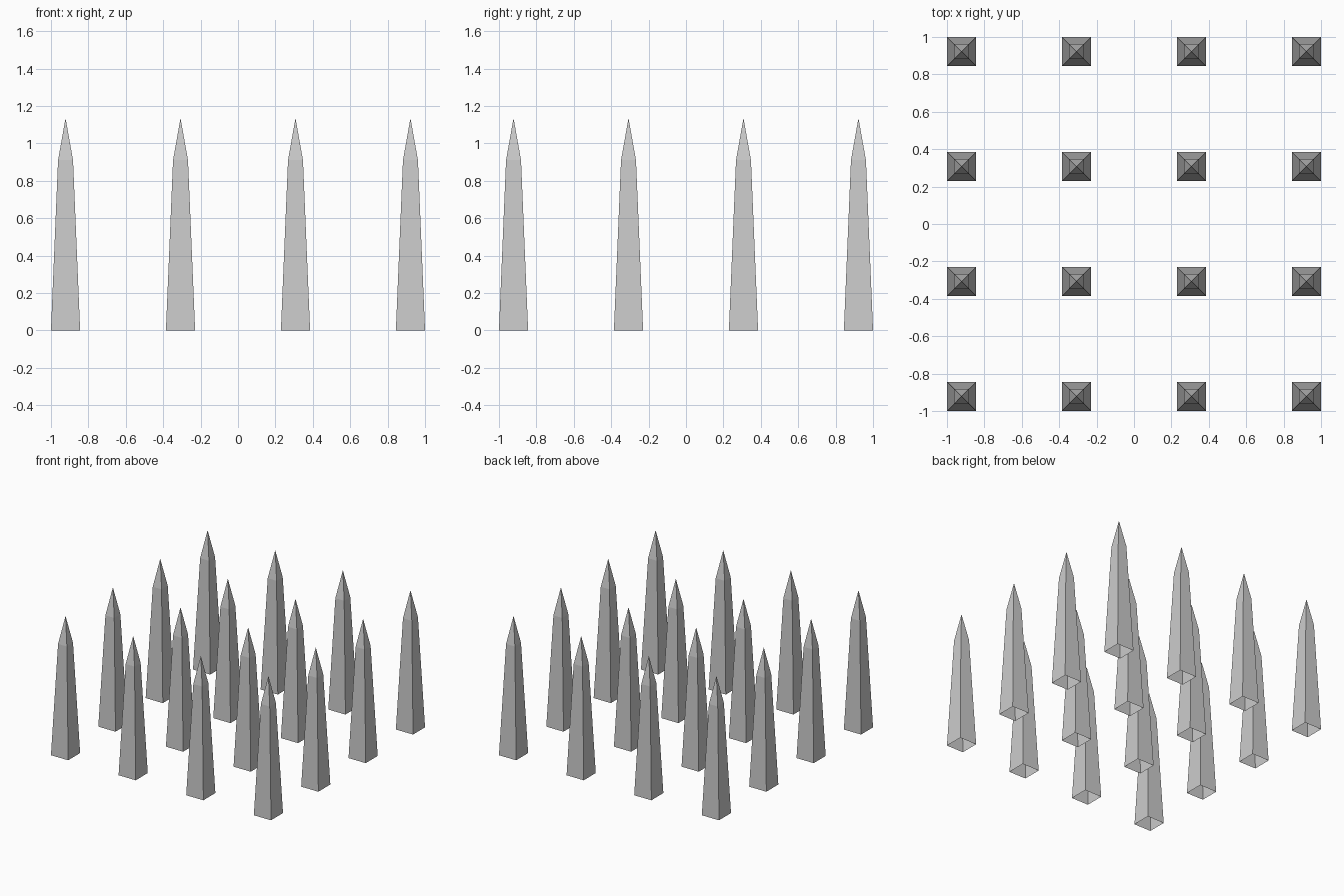
import bpy, bmesh

cube = bpy.data.objects.get("Cube")
if cube:
    bpy.data.objects.remove(cube, do_unlink=True)

# Plain grey for every spike
grey = bpy.data.materials.new("light_grey")
grey.use_nodes = True
colour = (0.6, 0.6, 0.6, 1)
grey.diffuse_color = colour
grey.node_tree.nodes["Principled BSDF"].inputs["Base Color"].default_value = colour


def spike_mesh():
    """Square tapering shaft, open underneath, with a pyramid tip."""
    bm = bmesh.new()
    rings = []
    for half, z in ((0.078, 0), (0.04, 0.91)):
        rings.append([bm.verts.new((sx * half, sy * half, z))
                      for sx, sy in ((-1, -1), (1, -1), (1, 1), (-1, 1))])
    apex = bm.verts.new((0, 0, 1.135))
    low, high = rings
    for i in range(4):
        j = (i + 1) % 4
        bm.faces.new((low[i], low[j], high[j], high[i]))
        bm.faces.new((high[i], high[j], apex))
    mesh = bpy.data.meshes.new("spike")
    bm.to_mesh(mesh)
    bm.free()
    mesh.materials.append(grey)
    return mesh


# Four by four grid of spikes sharing one mesh
mesh = spike_mesh()
spacing = 0.6147
for row in range(4):
    for col in range(4):
        spike = bpy.data.objects.new(f"spike_{row + 1}_{col + 1}", mesh)
        spike.location = ((col - 1.5) * spacing, (row - 1.5) * spacing, 0)
        bpy.context.collection.objects.link(spike)
